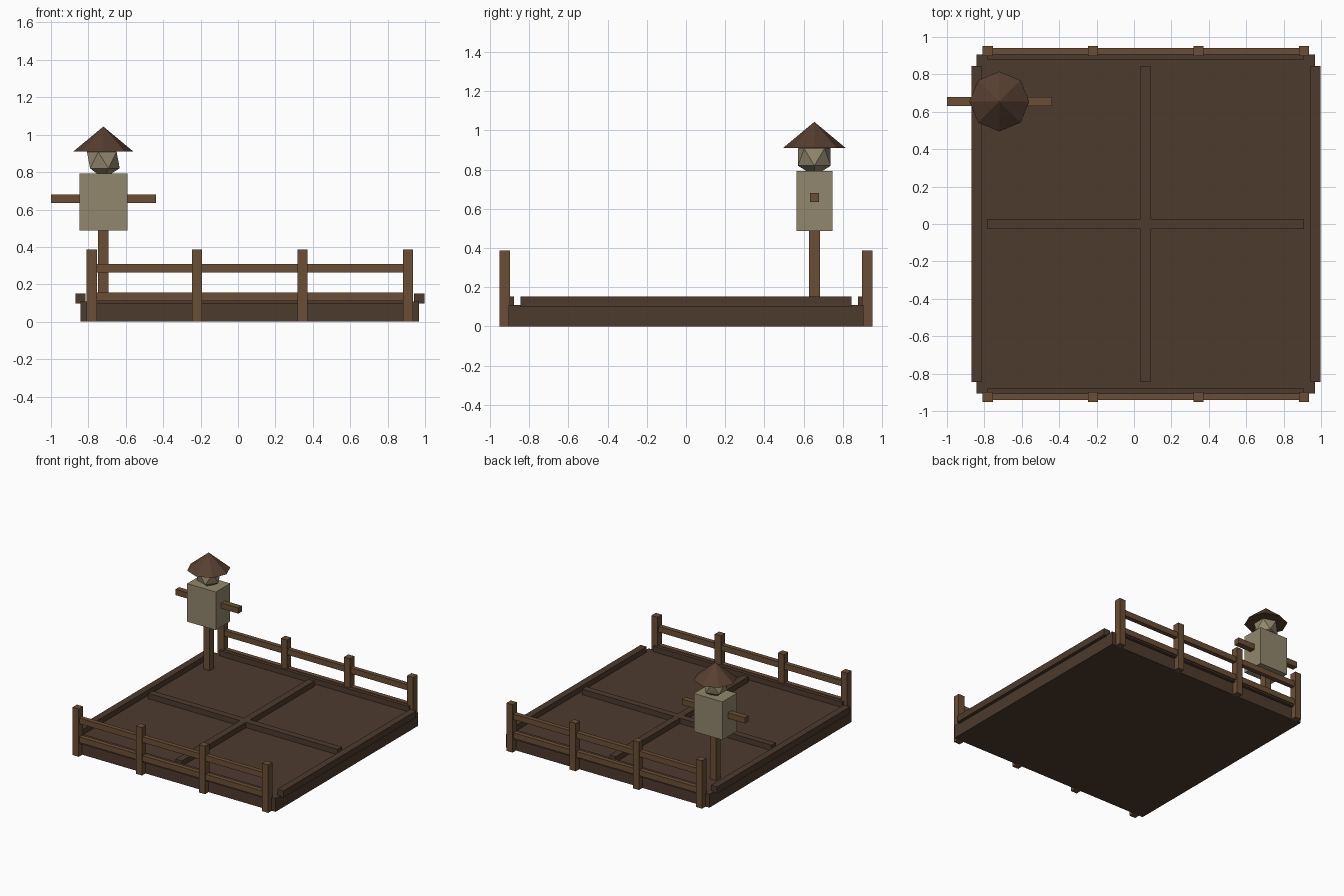
import bpy
from math import pi

if "Cube" in bpy.data.objects:
    bpy.data.objects.remove(bpy.data.objects["Cube"])


def material(name, rgb):
    m = bpy.data.materials.new(name)
    m.diffuse_color = (*rgb, 1)
    m.use_nodes = True
    m.node_tree.nodes["Principled BSDF"].inputs["Base Color"].default_value = m.diffuse_color
    return m


SOIL = material("soil", (0.075, 0.043, 0.027))
WOOD = material("wood", (0.145, 0.077, 0.036))
STRAW = material("straw_cloth", (0.29, 0.245, 0.155))
HAT = material("hat_felt", (0.095, 0.050, 0.030))


def finish(name, mat):
    ob = bpy.context.object
    ob.name = name
    ob.data.materials.append(mat)
    return ob


def box(name, center, size, mat):
    bpy.ops.mesh.primitive_cube_add(size=1, location=center)
    ob = finish(name, mat)
    ob.scale = size
    bpy.ops.object.transform_apply(location=False, rotation=False, scale=True)
    return ob


CX = 0.063       # plot centre in x
HALF = 0.906     # half width of the plot
RIDGE = 0.054    # soil ridge thickness
LENGTH = 1.69    # ridge, rail and post-row length

# Soil bed
box("soil_bed", (CX, 0, 0.054), (2 * HALF, 2 * HALF, 0.108), SOIL)

# Soil ridges: both borders and the middle cross
for i, off in enumerate((-HALF, 0, HALF)):
    box(f"ridge_lengthwise_{i}", (CX + off, 0, 0.125), (RIDGE, LENGTH, RIDGE), SOIL)
    box(f"ridge_crosswise_{i}", (CX, off, 0.125), (LENGTH, RIDGE, RIDGE), SOIL)

# Front and back fences
for side, sy in (("front", -1), ("back", 1)):
    y = sy * 0.924
    for i in range(4):
        x = CX - LENGTH / 2 + i * LENGTH / 3
        box(f"{side}_post_{i}", (x, y, 0.193), (0.054, 0.054, 0.386), WOOD)
    for part, z in (("lower", 0.134), ("upper", 0.286)):
        box(f"{side}_{part}_rail", (CX, y, z), (LENGTH, 0.036, 0.046), WOOD)

# Scarecrow
SX, SY = -0.72, 0.655
box("scarecrow_pole", (SX, SY, 0.43), (0.056, 0.056, 0.66), WOOD)
box("scarecrow_arms", (SX, SY, 0.657), (0.562, 0.046, 0.046), WOOD)
box("scarecrow_body", (SX, SY, 0.64), (0.256, 0.183, 0.307), STRAW)
bpy.ops.mesh.primitive_ico_sphere_add(subdivisions=1, radius=0.098,
                                      location=(SX, SY, 0.864), rotation=(0, 0, pi))
finish("scarecrow_head", STRAW)
bpy.ops.mesh.primitive_cone_add(vertices=8, radius1=0.16, radius2=0, depth=0.133,
                                location=(SX, SY, 0.977))
finish("scarecrow_hat", HAT)
